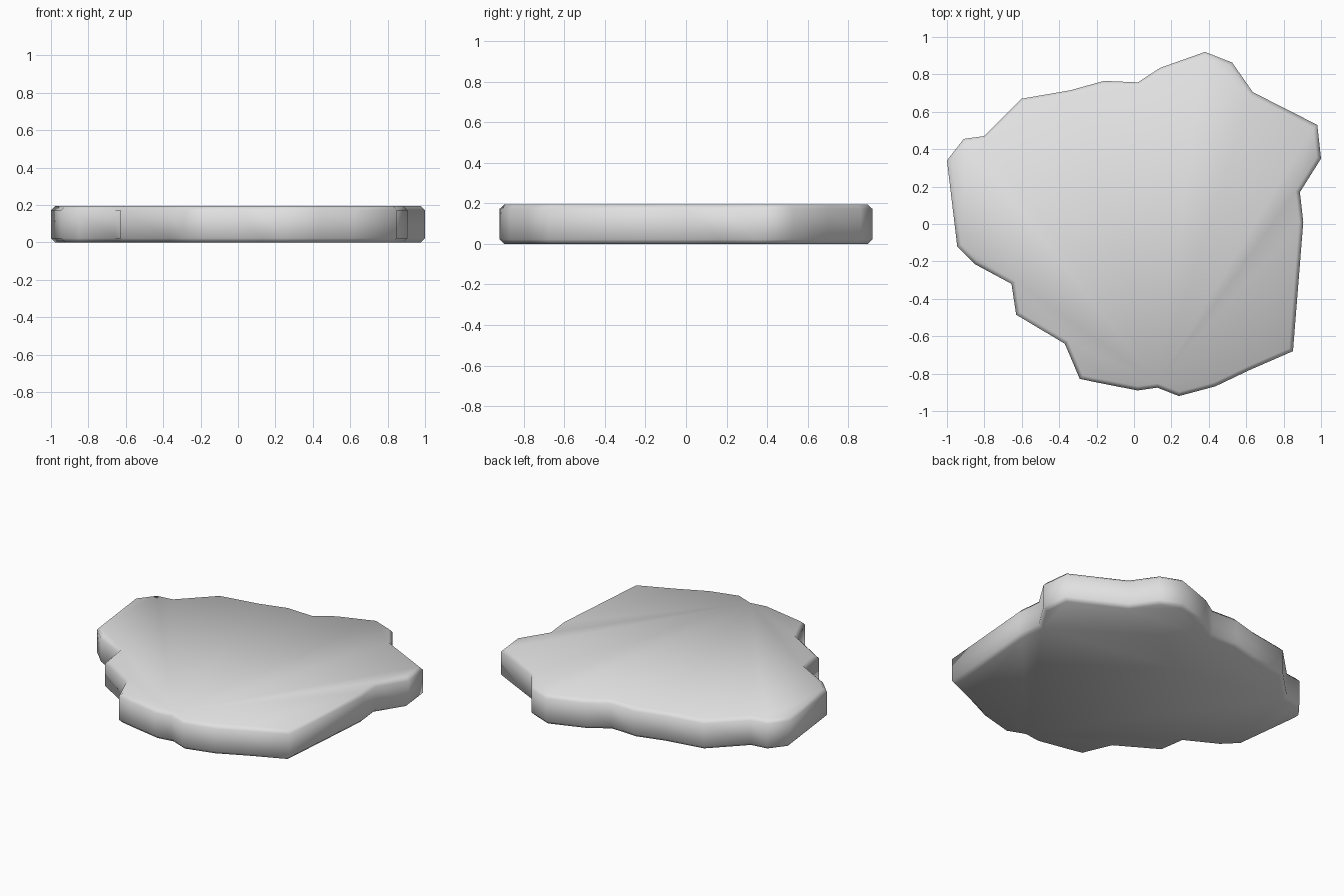
import bpy, bmesh, math

if "Cube" in bpy.data.objects:
    bpy.data.objects.remove(bpy.data.objects["Cube"])

HEIGHT = 0.195
CHAMFER = 0.022

# Irregular outline of the slab, clockwise seen from above
OUTLINE = [
    (-1.0, 0.34), (-0.91, 0.455), (-0.80, 0.47), (-0.60, 0.67), (-0.34, 0.715),
    (-0.16, 0.765), (0.02, 0.757), (0.14, 0.835), (0.38, 0.92), (0.525, 0.863),
    (0.635, 0.705), (0.98, 0.53), (1.0, 0.35), (0.887, 0.17), (0.905, 0.01),
    (0.85, -0.68), (0.62, -0.78), (0.435, -0.868), (0.24, -0.92), (0.125, -0.875),
    (0.02, -0.89), (-0.17, -0.853), (-0.29, -0.828), (-0.37, -0.64),
    (-0.63, -0.485), (-0.655, -0.32), (-0.85, -0.215), (-0.945, -0.12),
]

# Extrude the outline into a flat stone
bm = bmesh.new()
base = bm.faces.new([bm.verts.new((x, y, 0)) for x, y in OUTLINE])
ext = bmesh.ops.extrude_face_region(bm, geom=[base], use_keep_orig=True)
top_verts = [g for g in ext["geom"] if isinstance(g, bmesh.types.BMVert)]
bmesh.ops.translate(bm, verts=top_verts, vec=(0, 0, HEIGHT))
bmesh.ops.recalc_face_normals(bm, faces=bm.faces)

# Chamfer the upper and lower rims
rims = [e for e in bm.edges if abs(e.verts[0].co.z - e.verts[1].co.z) < 1e-5]
bmesh.ops.bevel(bm, geom=rims, offset=CHAMFER, offset_type='OFFSET',
                segments=1, profile=0.5, affect='EDGES', clamp_overlap=True)
bmesh.ops.recalc_face_normals(bm, faces=bm.faces)

mesh = bpy.data.meshes.new("stone_slab")
bm.to_mesh(mesh)
bm.free()
slab = bpy.data.objects.new("stone_slab", mesh)
bpy.context.collection.objects.link(slab)

# Plain pale grey stone
stone = bpy.data.materials.new("pale_grey_stone")
stone.diffuse_color = (0.75, 0.75, 0.75, 1)
stone.use_nodes = True
stone.node_tree.nodes["Principled BSDF"].inputs["Base Color"].default_value = stone.diffuse_color
mesh.materials.append(stone)

# Soft rims, crisp strong corners
bpy.context.view_layer.objects.active = slab
slab.select_set(True)
bpy.ops.object.shade_smooth_by_angle(angle=math.radians(50))
